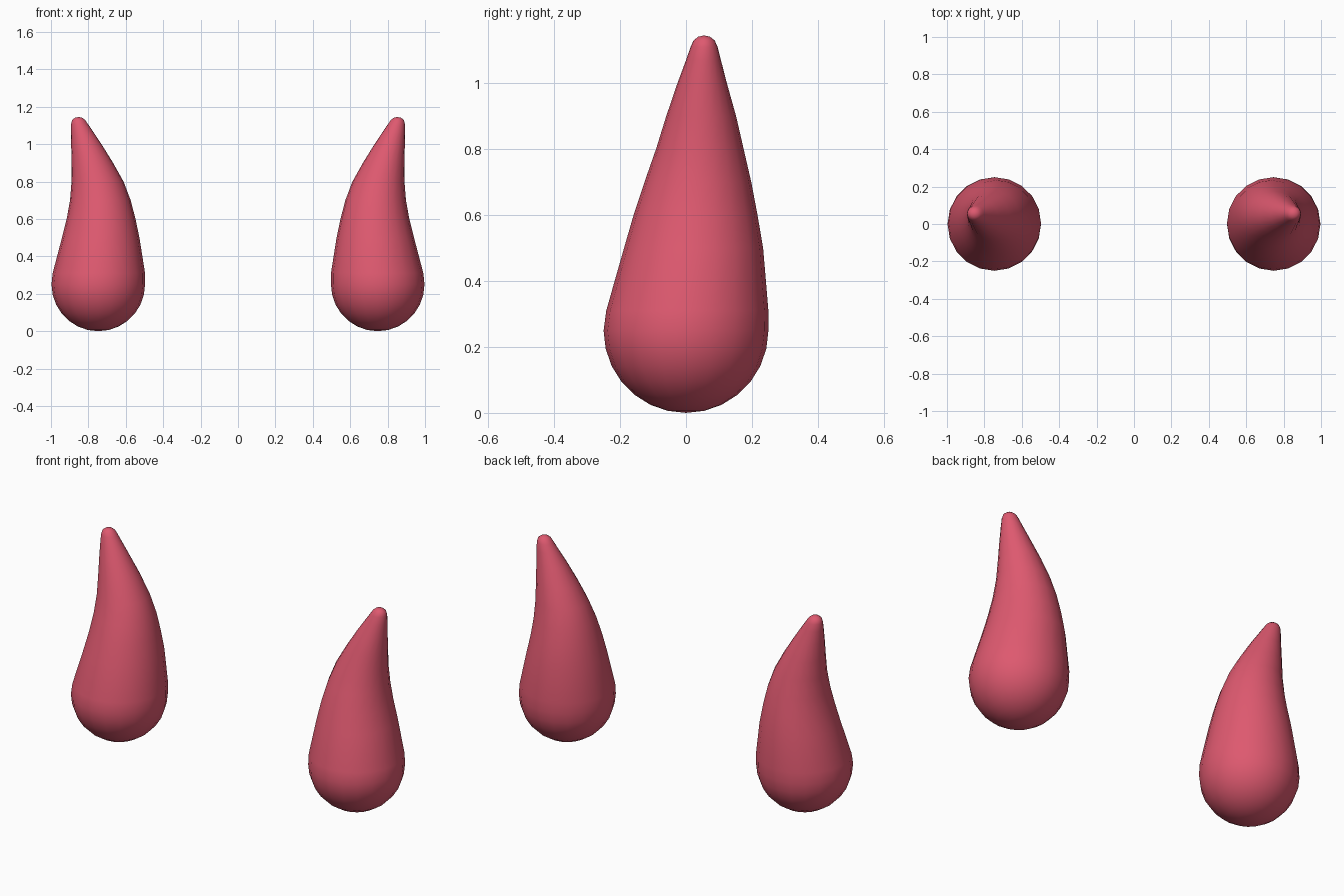
import bpy, bmesh, math

if "Cube" in bpy.data.objects:
    bpy.data.objects.remove(bpy.data.objects["Cube"])

SIDES = 20
R = 0.25

red = bpy.data.materials.new("rose red")
red.diffuse_color = (0.73, 0.10, 0.16, 1)
red.use_nodes = True
red.node_tree.nodes["Principled BSDF"].inputs["Base Color"].default_value = red.diffuse_color

# Rings: height, centre x, centre y, radius x, radius y
rings = []
for i in range(1, 8):  # round base
    a = math.radians(-90 + i * 90 / 7)
    r = R * math.cos(a) if i < 7 else R
    rings.append((R + R * math.sin(a), 0.747, 0.0, r, r))
rings += [
    (0.31, 0.744, 0.004, 0.247, 0.246),
    (0.50, 0.734, 0.023, 0.207, 0.211),
    (0.60, 0.732, 0.029, 0.184, 0.188),
    (0.70, 0.736, 0.036, 0.162, 0.162),
    (0.80, 0.751, 0.042, 0.139, 0.133),
    (0.90, 0.779, 0.046, 0.111, 0.106),
    (1.00, 0.811, 0.049, 0.081, 0.075),
    (1.07, 0.835, 0.053, 0.058, 0.053),
    (1.11, 0.848, 0.055, 0.044, 0.041),
    (1.13, 0.852, 0.055, 0.034, 0.032),
    (1.141, 0.852, 0.055, 0.019, 0.018),
]


def horn(name, side):
    """Bent teardrop horn lofted through the rings; side is +1 or -1."""
    bm = bmesh.new()
    loops = []
    for z, cx, cy, rx, ry in rings:
        loops.append([bm.verts.new((side * (cx + rx * math.cos(t)),
                                    cy + ry * math.sin(t), z))
                      for t in (2 * math.pi * k / SIDES for k in range(SIDES))])
    bottom = bm.verts.new((side * 0.747, 0, 0))
    tip = bm.verts.new((side * 0.852, 0.055, 1.145))
    for k in range(SIDES):
        n = (k + 1) % SIDES
        for a, b in zip(loops, loops[1:]):
            bm.faces.new((a[k], a[n], b[n], b[k]))
        bm.faces.new((bottom, loops[0][n], loops[0][k]))
        bm.faces.new((tip, loops[-1][k], loops[-1][n]))
    bmesh.ops.recalc_face_normals(bm, faces=bm.faces)
    for f in bm.faces:
        f.smooth = True
    mesh = bpy.data.meshes.new(name)
    bm.to_mesh(mesh)
    bm.free()
    mesh.materials.append(red)
    bpy.context.collection.objects.link(bpy.data.objects.new(name, mesh))


horn("right_horn", 1)
horn("left_horn", -1)
